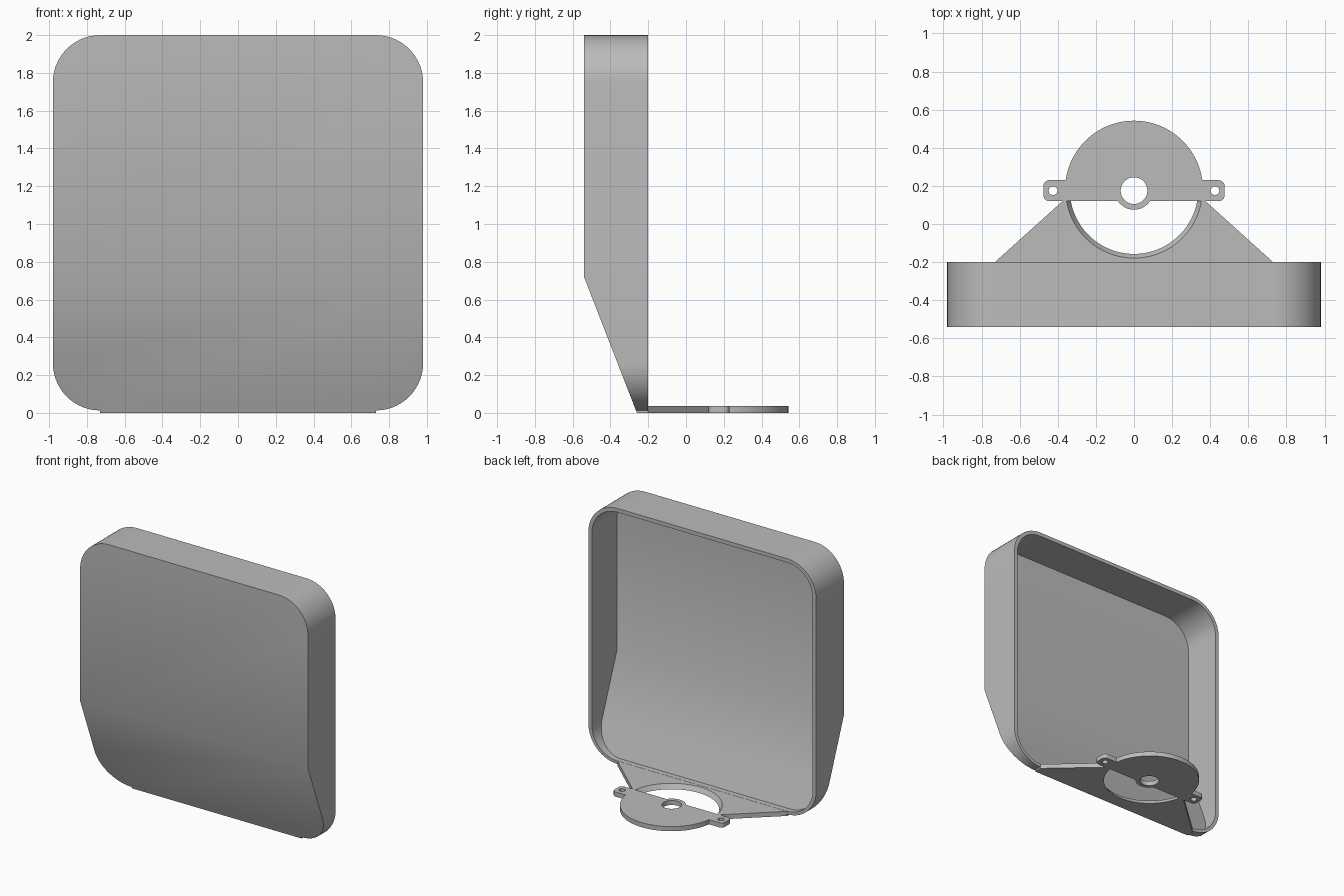
import bpy, bmesh
from math import sin, cos, asin, radians, pi, sqrt

cube = bpy.data.objects.get("Cube")
if cube:
    bpy.data.objects.remove(cube, do_unlink=True)

grey = bpy.data.materials.new("plain grey")
grey.use_nodes = True
colour = (0.5, 0.5, 0.5, 1)
grey.diffuse_color = colour
grey.node_tree.nodes["Principled BSDF"].inputs["Base Color"].default_value = colour


def arc(cx, cy, r, a0, a1, n):
    """Points on an arc, angles in radians."""
    steps = [a0 + (a1 - a0) * i / n for i in range(n + 1)]
    return [(cx + r * cos(a), cy + r * sin(a)) for a in steps]


def finish(obj):
    obj.data.materials.clear()
    obj.data.materials.append(grey)
    bpy.ops.object.select_all(action='DESELECT')
    obj.select_set(True)
    bpy.context.view_layer.objects.active = obj
    bpy.ops.object.shade_smooth_by_angle(angle=radians(30))


def mesh_object(name, bm):
    bmesh.ops.recalc_face_normals(bm, faces=bm.faces)
    mesh = bpy.data.meshes.new(name)
    bm.to_mesh(mesh)
    bm.free()
    obj = bpy.data.objects.new(name, mesh)
    bpy.context.collection.objects.link(obj)
    finish(obj)


def bridge(bm, a, b, closed=True):
    n = len(a)
    for i in range(n if closed else n - 1):
        j = (i + 1) % n
        bm.faces.new((a[i], a[j], b[j], b[i]))


# Hollow shell: rounded square tray, open at the back, sloping in at the lower front
BACK, FRONT, FOOT, BEND, WALL = -0.2, -0.54, -0.26, 0.72, 0.03
slope = (FRONT - FOOT) / BEND
N = 14


def shell_outline(hw, z0, z1, r, bend):
    """Upper half then lower half, starting at the bend on the +x side."""
    x = hw - r
    upper = [(hw, bend)] + arc(x, z1 - r, r, 0, pi / 2, N)
    upper += arc(-x, z1 - r, r, pi / 2, pi, N) + [(-hw, bend)]
    lower = arc(-x, z0 + r, r, pi, 1.5 * pi, N) + arc(x, z0 + r, r, 1.5 * pi, 2 * pi, N)
    return upper + lower, len(upper)


def skin(bm, outline, split, front, foot):
    """Back ring, front ring and the bent front panel."""
    back = [bm.verts.new((x, BACK, z)) for x, z in outline]
    edge = [bm.verts.new((x, max(front, foot + slope * z), z)) for x, z in outline]
    bridge(bm, back, edge)
    bm.faces.new(edge[:split])
    bm.faces.new(edge[split - 1:] + edge[:1])
    return back


bm = bmesh.new()
outline, split = shell_outline(0.98, 0.013, 2.0, 0.25, BEND)
outer = skin(bm, outline, split, FRONT, FOOT)
foot_in = FOOT + WALL * sqrt(1 + slope ** 2)
bend_in = (FRONT + WALL - foot_in) / slope
outline, split = shell_outline(0.98 - WALL, 0.037, 2.0 - WALL, 0.22, bend_in)
inner = skin(bm, outline, split, FRONT + WALL, foot_in)
bridge(bm, outer, inner)
mesh_object("shell", bm)

# Bracket: tapering floor plate with a conical half-round opening
THICK, CY, CUT = 0.036, 0.18, 0.12


def bracket_ring(bm, z, r, front):
    a = asin((CY - CUT) / r)
    pts = arc(0, CY, r, pi + a, 2 * pi - a, 48)
    pts += [(0.375, CUT), (0.73, BACK), (0.73, front), (-0.73, front), (-0.73, BACK), (-0.375, CUT)]
    return [bm.verts.new((x, y, z)) for x, y in pts]


bm = bmesh.new()
low = bracket_ring(bm, 0, 0.337, FOOT)
high = bracket_ring(bm, THICK, 0.359, FOOT - 0.012)
bridge(bm, low, high)
bm.faces.new(low)
bm.faces.new(high)
mesh_object("bracket", bm)

# Mount plate: half disc with two ears, a centre boss and three holes
R, EAR_X, EAR_Y, ER, HOLE_Y = 0.362, 0.475, 0.23, 0.03, 0.175
a = asin((EAR_Y - CY) / R)
b = asin((HOLE_Y - CUT) / 0.1)
ear = arc(EAR_X - ER, CUT + ER, ER, -pi / 2, 0, 6) + arc(EAR_X - ER, EAR_Y - ER, ER, 0, pi / 2, 6)
plate = ear + arc(0, CY, R, a, pi - a, 64)
plate += [(-x, y) for x, y in reversed(ear)]
plate += arc(0, HOLE_Y, 0.1, pi + b, 2 * pi - b, 20)
holes = [arc(x, HOLE_Y, r, 0, 2 * pi, n)[:-1]
         for x, r, n in ((0, 0.07, 40), (0.425, 0.023, 20), (-0.425, 0.023, 20))]

curve = bpy.data.curves.new("mount_plate", 'CURVE')
curve.dimensions = '2D'
curve.fill_mode = 'BOTH'
curve.extrude = THICK / 2
for pts in [plate] + holes:
    spline = curve.splines.new('POLY')
    spline.points.add(len(pts) - 1)
    for p, (x, y) in zip(spline.points, pts):
        p.co = (x, y, 0, 1)
    spline.use_cyclic_u = True
obj = bpy.data.objects.new("mount_plate", curve)
bpy.context.collection.objects.link(obj)
bpy.ops.object.select_all(action='DESELECT')
obj.select_set(True)
bpy.context.view_layer.objects.active = obj
bpy.ops.object.convert(target='MESH')
obj = bpy.context.view_layer.objects.active
bm = bmesh.new()
bm.from_mesh(obj.data)
bmesh.ops.remove_doubles(bm, verts=bm.verts, dist=0.0005)
bmesh.ops.translate(bm, verts=bm.verts, vec=(0, 0, THICK / 2))
bmesh.ops.recalc_face_normals(bm, faces=bm.faces)
bm.to_mesh(obj.data)
bm.free()
finish(obj)
